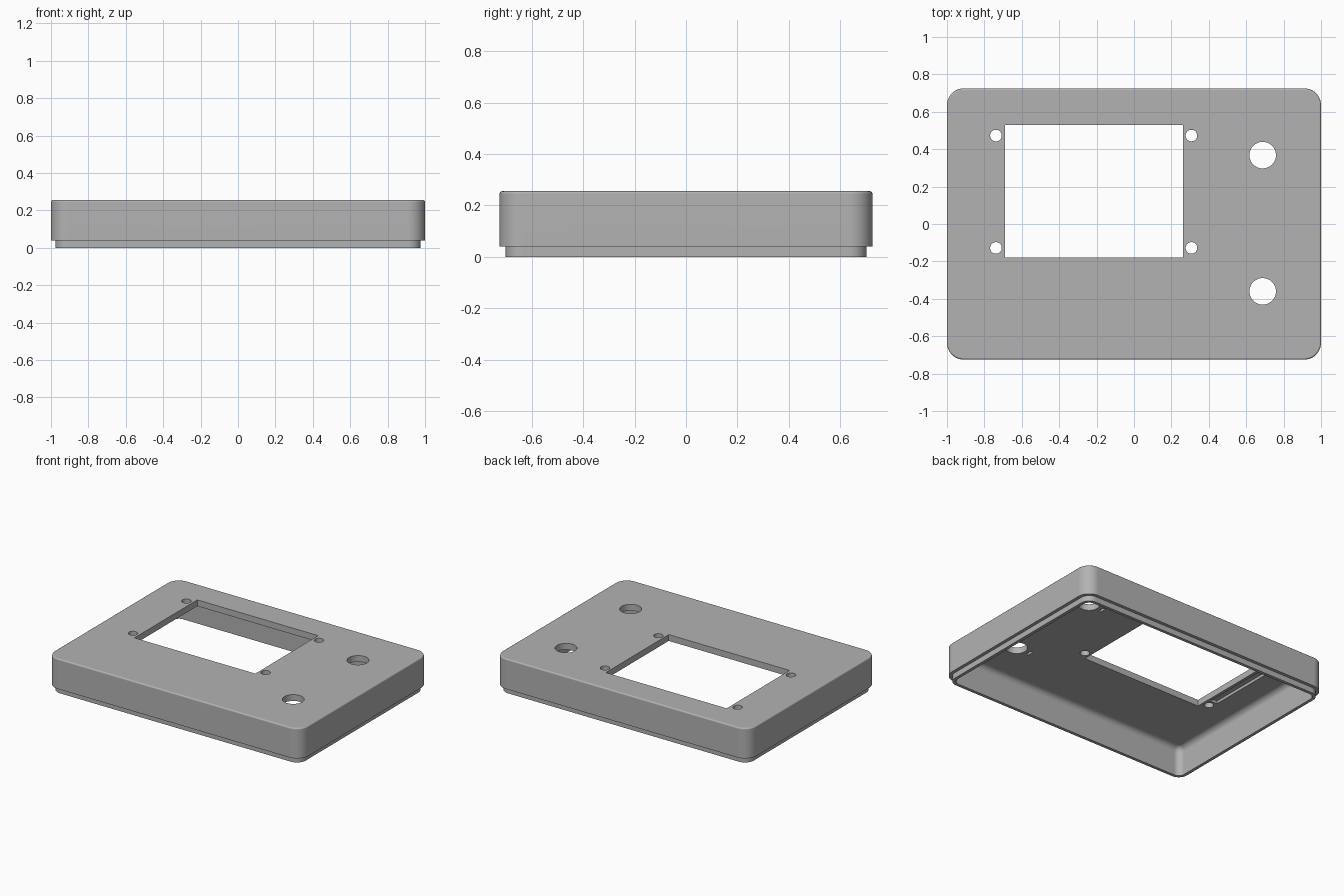
import bpy, bmesh
from math import sin, cos, pi, radians

old = bpy.data.objects.get("Cube")
if old:
    bpy.data.objects.remove(old)

grey = bpy.data.materials.new("plain grey")
grey.use_nodes = True
COLOUR = (0.45, 0.45, 0.45, 1)
grey.diffuse_color = COLOUR
grey.node_tree.nodes["Principled BSDF"].inputs["Base Color"].default_value = COLOUR

HX, HY, TOP = 1.0, 0.725, 0.255      # outer half sizes and height
CEILING = 0.21                       # underside of the top plate
CORNER = 0.09


def ring(bm, inset, z, segments=12):
    """Rounded rectangle of vertices, offset inwards from the outer outline."""
    r = max(CORNER - inset, 0.004)
    cx, cy = HX - inset - r, HY - inset - r
    verts = []
    for q, (sx, sy) in enumerate([(1, 1), (-1, 1), (-1, -1), (1, -1)]):
        for i in range(segments + 1):
            a = (q + i / segments) * pi / 2
            verts.append(bm.verts.new((sx * cx + r * cos(a), sy * cy + r * sin(a), z)))
    return verts


def finish(bm, name):
    bmesh.ops.recalc_face_normals(bm, faces=bm.faces)
    mesh = bpy.data.meshes.new(name)
    bm.to_mesh(mesh)
    bm.free()
    mesh.materials.append(grey)
    ob = bpy.data.objects.new(name, mesh)
    bpy.context.collection.objects.link(ob)
    return ob


def build_shell():
    """Skin the wall profile: top edge, side, stepped lip, inner wall, ceiling."""
    def arc(n):
        return [i / n * pi / 2 for i in range(n + 1)]

    edge, cove = 0.01, 0.04
    profile = [(edge * (1 - sin(a)), TOP - edge * (1 - cos(a))) for a in arc(4)]
    profile += [(0, 0.04), (0.023, 0.04), (0.023, 0), (0.045, 0)]
    profile += [(0.045 + cove * (1 - cos(a)), CEILING - cove * (1 - sin(a))) for a in arc(6)]
    bm = bmesh.new()
    rings = [ring(bm, inset, z) for inset, z in profile]
    for upper, lower in zip(rings, rings[1:]):
        for i in range(len(upper)):
            j = (i + 1) % len(upper)
            bm.faces.new((upper[i], upper[j], lower[j], lower[i]))
    bm.faces.new(rings[0])
    bm.faces.new(rings[-1])
    return finish(bm, "enclosure_lid")


def add_box(bm, x0, x1, y0, y1, z0, z1):
    geo = bmesh.ops.create_cube(bm, size=1)["verts"]
    bmesh.ops.scale(bm, vec=(x1 - x0, y1 - y0, z1 - z0), verts=geo)
    bmesh.ops.translate(bm, vec=((x0 + x1) / 2, (y0 + y1) / 2, (z0 + z1) / 2), verts=geo)


def add_drill(bm, x, y, r):
    geo = bmesh.ops.create_cone(bm, cap_ends=True, segments=32, radius1=r,
                                radius2=r, depth=0.2)["verts"]
    bmesh.ops.translate(bm, vec=(x, y, TOP - 0.02), verts=geo)


lid = build_shell()

# Openings: display window, screw holes, control holes and blind pockets
cut = bmesh.new()
add_box(cut, -0.69, 0.262, -0.18, 0.528, 0.15, 0.35)
for x in (-0.738, 0.307):
    for y in (-0.128, 0.473):
        add_drill(cut, x, y, 0.031)
for y in (-0.36, 0.368):
    add_drill(cut, 0.688, y, 0.071)
    add_box(cut, 0.57, 0.59, y - 0.025, y + 0.025, 0.19, CEILING + 0.02)
add_box(cut, -0.765, -0.71, -0.08, 0.425, 0.19, CEILING + 0.02)
cutter = finish(cut, "opening_cutter")
cutter.hide_render = True

mod = lid.modifiers.new("openings", "BOOLEAN")
mod.operation = "DIFFERENCE"
mod.solver = "EXACT"
mod.object = cutter

bpy.ops.object.select_all(action="DESELECT")
lid.select_set(True)
bpy.context.view_layer.objects.active = lid
bpy.ops.object.modifier_apply(modifier=mod.name)
bpy.data.objects.remove(cutter)

# Smooth rounded edges while the large plates stay flat
bpy.ops.object.shade_smooth_by_angle(angle=radians(30))
weighted = lid.modifiers.new("flat_plates", "WEIGHTED_NORMAL")
weighted.keep_sharp = True
